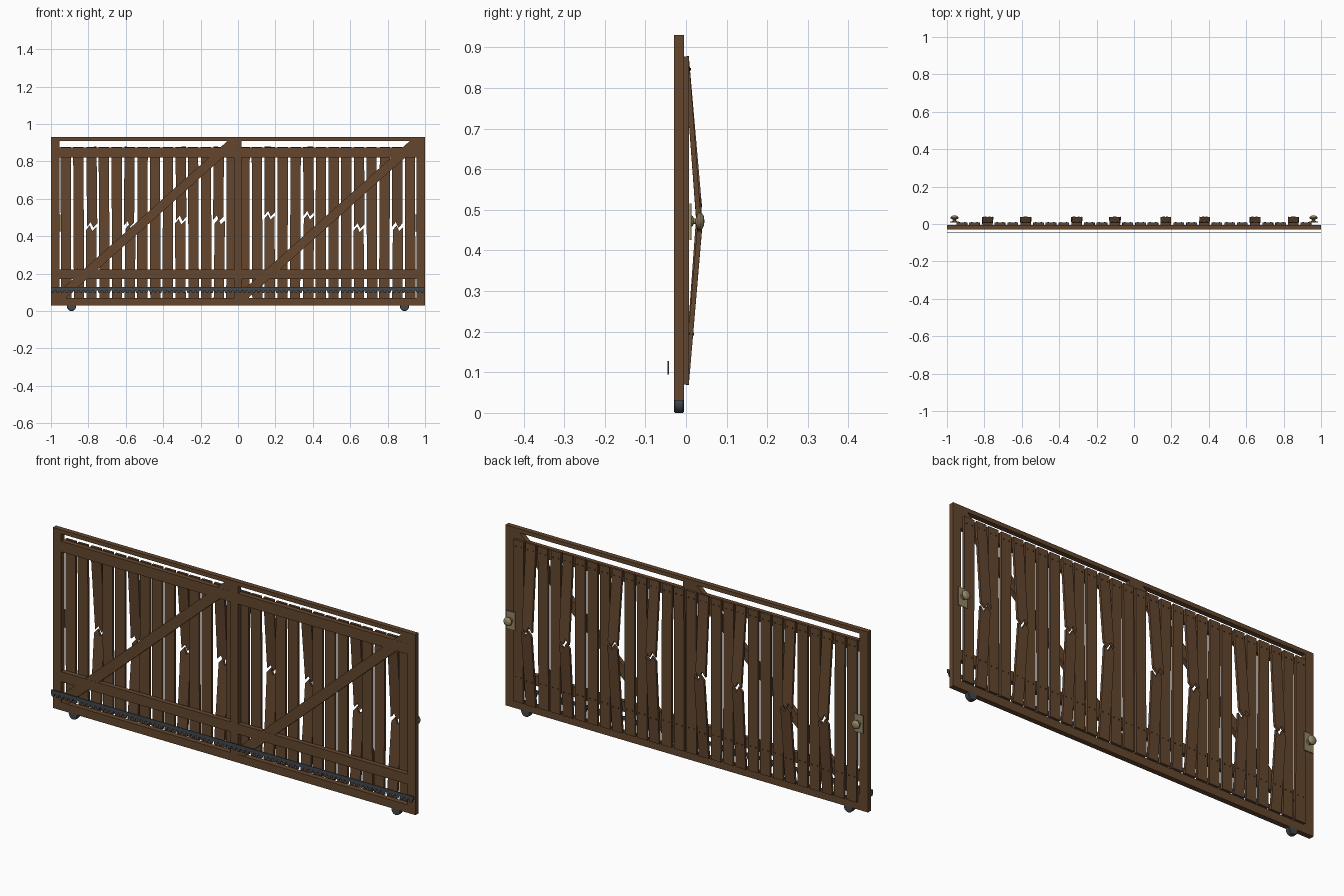
import bpy, bmesh, math, random
from mathutils import Matrix, Vector

if "Cube" in bpy.data.objects:
    bpy.data.objects.remove(bpy.data.objects["Cube"])

random.seed(4)


def mat(name, c):
    m = bpy.data.materials.new(name)
    m.diffuse_color = (*c, 1)
    m.use_nodes = True
    m.node_tree.nodes["Principled BSDF"].inputs["Base Color"].default_value = m.diffuse_color
    return m


WOOD = mat("brown wood", (0.125, 0.061, 0.027))
STEEL = mat("dark steel", (0.055, 0.065, 0.078))
BRASS = mat("aged brass", (0.30, 0.24, 0.13))
NAIL = mat("dark nail", (0.035, 0.022, 0.015))


def finish(bm, name, material, smooth=False):
    bmesh.ops.recalc_face_normals(bm, faces=bm.faces)
    me = bpy.data.meshes.new(name)
    bm.to_mesh(me)
    bm.free()
    me.materials.append(material)
    ob = bpy.data.objects.new(name, me)
    bpy.context.collection.objects.link(ob)
    if smooth:
        bpy.ops.object.select_all(action='DESELECT')
        ob.select_set(True)
        bpy.context.view_layer.objects.active = ob
        bpy.ops.object.shade_smooth_by_angle(angle=math.radians(40))
    return ob


def add_prism(bm, pts, y0, y1, mtx=None):
    """Extrude an (x, z) outline from y0 to y1."""
    vs = [bm.verts.new((x, y0, z)) for x, z in pts]
    f = bm.faces.new(vs)
    g = bmesh.ops.extrude_face_region(bm, geom=[f])['geom']
    new = [v for v in g if isinstance(v, bmesh.types.BMVert)]
    bmesh.ops.translate(bm, verts=new, vec=(0, y1 - y0, 0))
    if mtx:
        bmesh.ops.transform(bm, matrix=mtx, verts=vs + new)


def prism(name, pts, y0, y1, material, mtx=None):
    bm = bmesh.new()
    add_prism(bm, pts, y0, y1, mtx)
    return finish(bm, name, material)


def rect(x0, x1, z0, z1):
    return [(x0, z0), (x1, z0), (x1, z1), (x0, z1)]


def lathe(name, profile, x, z, material, seg=20):
    """Turn a (radius, y) profile around an axis along y."""
    bm = bmesh.new()
    rings = [[bm.verts.new((x + r * math.cos(2 * math.pi * i / seg), y,
                            z + r * math.sin(2 * math.pi * i / seg)))
              for i in range(seg)] for r, y in profile]
    for a, b in zip(rings, rings[1:]):
        for i in range(seg):
            j = (i + 1) % seg
            bm.faces.new((a[i], a[j], b[j], b[i]))
    bm.faces.new(rings[0])
    bm.faces.new(rings[-1])
    return finish(bm, name, material, True)


# Outer frame, centre post and cross rails
YF, YB = -0.030, -0.005
prism("left_post", rect(-1, -0.955, 0.03, 0.93), YF, YB, WOOD)
prism("right_post", rect(0.955, 1, 0.03, 0.93), YF, YB, WOOD)
prism("top_rail", rect(-0.955, 0.955, 0.91, 0.93), YF, YB, WOOD)
prism("bottom_rail", rect(-0.955, 0.955, 0.03, 0.07), YF, YB, WOOD)
prism("centre_post", rect(-0.02, 0.02, 0.07, 0.91), YF, YB, WOOD)
for side, x0, x1 in (("left", -0.955, -0.02), ("right", 0.02, 0.955)):
    prism(side + "_upper_rail", rect(x0, x1, 0.82, 0.873), YF + 0.001, YB, WOOD)
    prism(side + "_lower_rail", rect(x0, x1, 0.172, 0.222), YF + 0.001, YB, WOOD)
    # Diagonal brace with its ends trimmed into the corners
    a, z0, z1 = 0.035, 0.07, 0.91
    prism(side + "_brace", [(x0, z0), (x0 + a, z0), (x1, z1 - a),
                            (x1, z1), (x1 - a, z1), (x0, z0 + a)],
          YF + 0.0015, YB, WOOD)

# Planks: most are whole, some are snapped and lean outwards at the break
BREAKS = {2: 0.45, 5: 0.455, 9: 0.485, 12: 0.485,
          16: 0.51, 19: 0.51, 23: 0.445, 26: 0.45}
P0, P1, BOT, TOP, W = -0.005, 0.007, 0.07, 0.877, 0.055
nails = bmesh.new()


def tilt(pivot, lean, sway):
    p = Vector(pivot)
    return (Matrix.Translation(p) @ Matrix.Rotation(sway, 4, 'Y')
            @ Matrix.Rotation(lean, 4, 'X') @ Matrix.Translation(-p))


def add_nails(x, z, mtx):
    for dx in (-0.015, 0.015):
        bmesh.ops.create_cone(
            nails, cap_ends=True, segments=8, radius1=0.0035, radius2=0.0025,
            depth=0.003, matrix=mtx @ Matrix.Translation((x + dx, P1 + 0.001, z))
            @ Matrix.Rotation(-math.pi / 2, 4, 'X'))


for i in range(28):
    x = -0.92 + 1.84 * i / 27
    h = W / 2
    if i in BREAKS:
        zb = BREAKS[i]
        zig = [(-h, -0.008), (-0.008, 0.016), (0.006, -0.014), (h, 0.008)]
        low = [(x - h, BOT), (x + h, BOT)] + [(x + u, zb + v - 0.008) for u, v in zig[::-1]]
        top = [(x + h, TOP), (x - h, TOP)] + [(x + u, zb + v + 0.008) for u, v in zig]
        lean = math.atan(0.032 / (zb - BOT))
        m1 = tilt((x, P0, BOT), -lean, math.radians(random.uniform(-0.8, 0.8)))
        prism("broken_plank_lower", low, P0, P1, WOOD, m1)
        lean = math.atan(0.032 / (TOP - zb))
        m2 = tilt((x, P0, TOP), lean, math.radians(random.uniform(-0.8, 0.8)))
        prism("broken_plank_upper", top, P0, P1, WOOD, m2)
    else:
        m1 = m2 = tilt((x, P0, 0.47), 0, math.radians(random.uniform(-0.35, 0.35)))
        prism("plank", rect(x - h, x + h, BOT, TOP), P0, P1, WOOD, m1)
    add_nails(x, 0.195, m1)
    add_nails(x, 0.845, m2)
finish(nails, "plank_nails", NAIL)

# Gear rack along the lower front, teeth facing down
n, pitch = 80, 2 / 80
teeth = []
for k in range(n):
    xs = -1 + k * pitch
    teeth += [(xs, 0.11), (xs + 0.005, 0.095), (xs + 0.0145, 0.095), (xs + 0.0195, 0.11)]
prism("gear_rack", teeth + [(1, 0.11), (1, 0.128), (-1, 0.128)], -0.046, -0.042, STEEL)

# Rollers, lock plates and door knobs on both ends
for s, side in ((-1, "left"), (1, "right")):
    lathe(side + "_roller", [(0.022, -0.030), (0.025, -0.027), (0.025, -0.008), (0.022, -0.005)],
          s * 0.89, 0.025, STEEL, 24)
    xk = s * 0.96
    prism(side + "_lock_plate", rect(xk - 0.025, xk + 0.025, 0.425, 0.515), 0.009, 0.013, BRASS)
    lathe(side + "_knob", [(0.014, 0.013), (0.012, 0.017), (0.007, 0.019), (0.007, 0.024),
                           (0.015, 0.026), (0.021, 0.030), (0.022, 0.034), (0.019, 0.040),
                           (0.012, 0.044), (0.004, 0.045)], xk, 0.472, BRASS)
